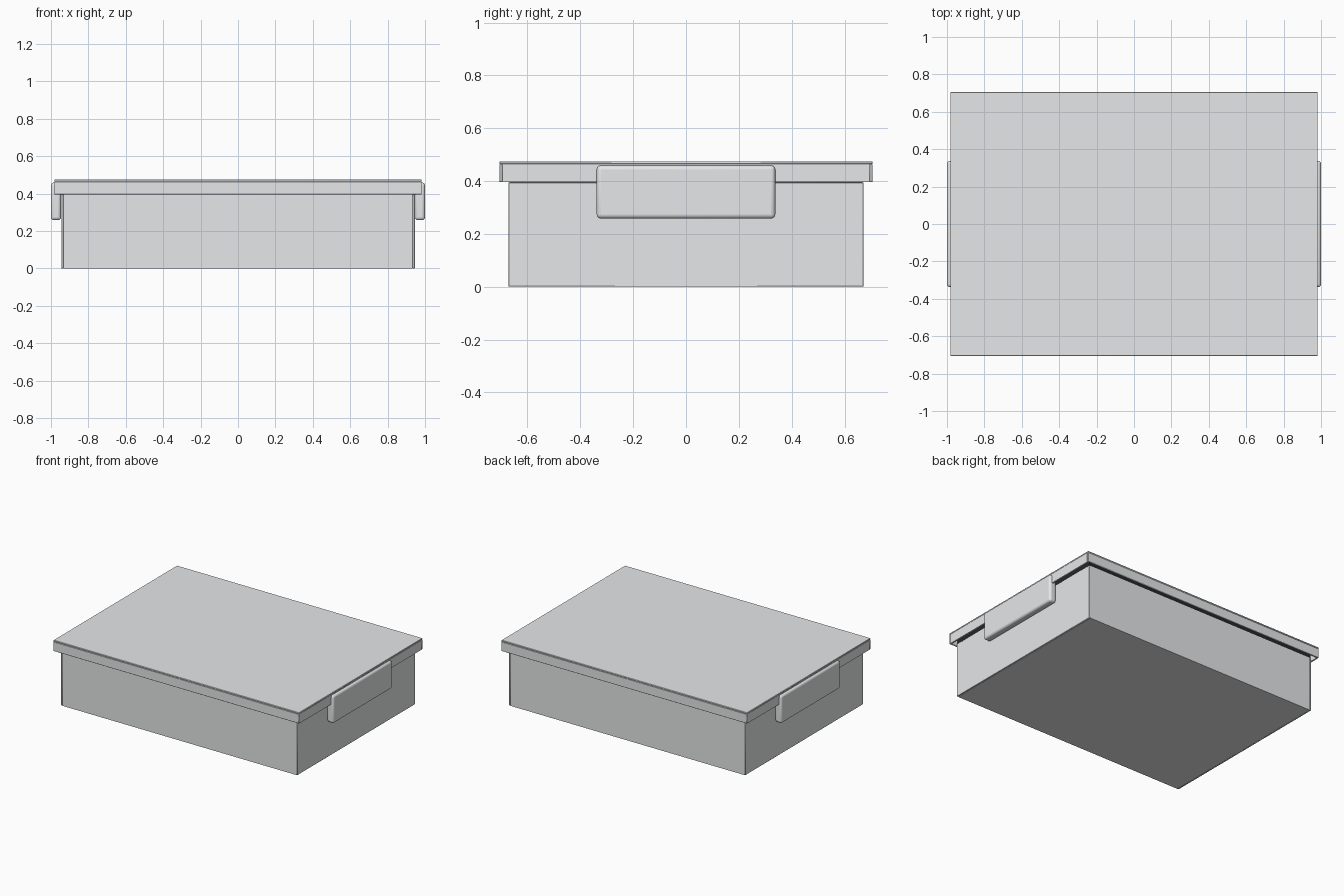
import bpy

if "Cube" in bpy.data.objects:
    bpy.data.objects.remove(bpy.data.objects["Cube"])


def material(name, rgb):
    m = bpy.data.materials.new(name)
    m.diffuse_color = (*rgb, 1)
    m.use_nodes = True
    m.node_tree.nodes["Principled BSDF"].inputs["Base Color"].default_value = m.diffuse_color
    return m


PLASTIC = material("pale_plastic", (0.78, 0.80, 0.81))
RUBBER = material("black_rubber", (0.02, 0.02, 0.02))


def box(name, x, y, z, bevel=0.0, segments=1, mat=PLASTIC):
    """Axis-aligned box from (min, max) ranges, optionally bevelled."""
    bpy.ops.mesh.primitive_cube_add(size=1)
    o = bpy.context.object
    o.name = name
    o.location = [(r[0] + r[1]) / 2 for r in (x, y, z)]
    o.scale = [r[1] - r[0] for r in (x, y, z)]
    bpy.ops.object.transform_apply(location=True, rotation=False, scale=True)
    o.data.materials.append(mat)
    if bevel:
        m = o.modifiers.new("rounded_edges", 'BEVEL')
        m.width = bevel
        m.segments = segments
        bpy.ops.object.shade_smooth_by_angle()
    return o


BX, BY, BZ = 0.945, 0.672, 0.394    # tub half width, half depth, height
LX, LY = 0.982, 0.706               # lid half width, half depth
LZ0, LZ1, LZ2 = 0.396, 0.464, 0.475 # skirt bottom, plate bottom, plate top
T = 0.011                           # panel thickness
SX, SY = BX - 0.003, BY - 0.003     # seal half width, half depth
SMALL = 0.002

# Tub floor
box("tub_floor", (-BX + T, BX - T), (-BY + T, BY - T), (0, T))

# Lid plate
box("lid_plate", (-LX, LX), (-LY, LY), (LZ1, LZ2), SMALL)

for s, side in ((-1, "left"), (1, "right")):
    def span(a, b):
        return tuple(sorted((s * a, s * b)))

    # Tub end walls run the full depth
    box("tub_wall_" + side, span(BX - T, BX), (-BY, BY), (0, BZ), SMALL)
    # Lid end skirts fit between the long skirts
    box("lid_skirt_" + side, span(LX - T, LX), (-LY + T, LY - T), (LZ0, LZ1))
    # Black seal between tub rim and lid
    box("seal_" + side, span(SX - T, SX), (-SY + T, SY - T), (BZ, LZ1), mat=RUBBER)
    # Rounded locking clip
    box("clip_" + side, span(0.946, 1.0), (-0.338, 0.338), (0.258, 0.459), 0.016, 4)

for s, side in ((-1, "front"), (1, "back")):
    def span(a, b):
        return tuple(sorted((s * a, s * b)))

    # Tub long walls sit between the end walls
    box("tub_wall_" + side, (-BX + T, BX - T), span(BY - T, BY), (0, BZ))
    # Lid long skirts run the full width
    box("lid_skirt_" + side, (-LX, LX), span(LY - T, LY), (LZ0, LZ1), SMALL)
    # Black seal between tub rim and lid
    box("seal_" + side, (-SX, SX), span(SY - T, SY), (BZ, LZ1), mat=RUBBER)
